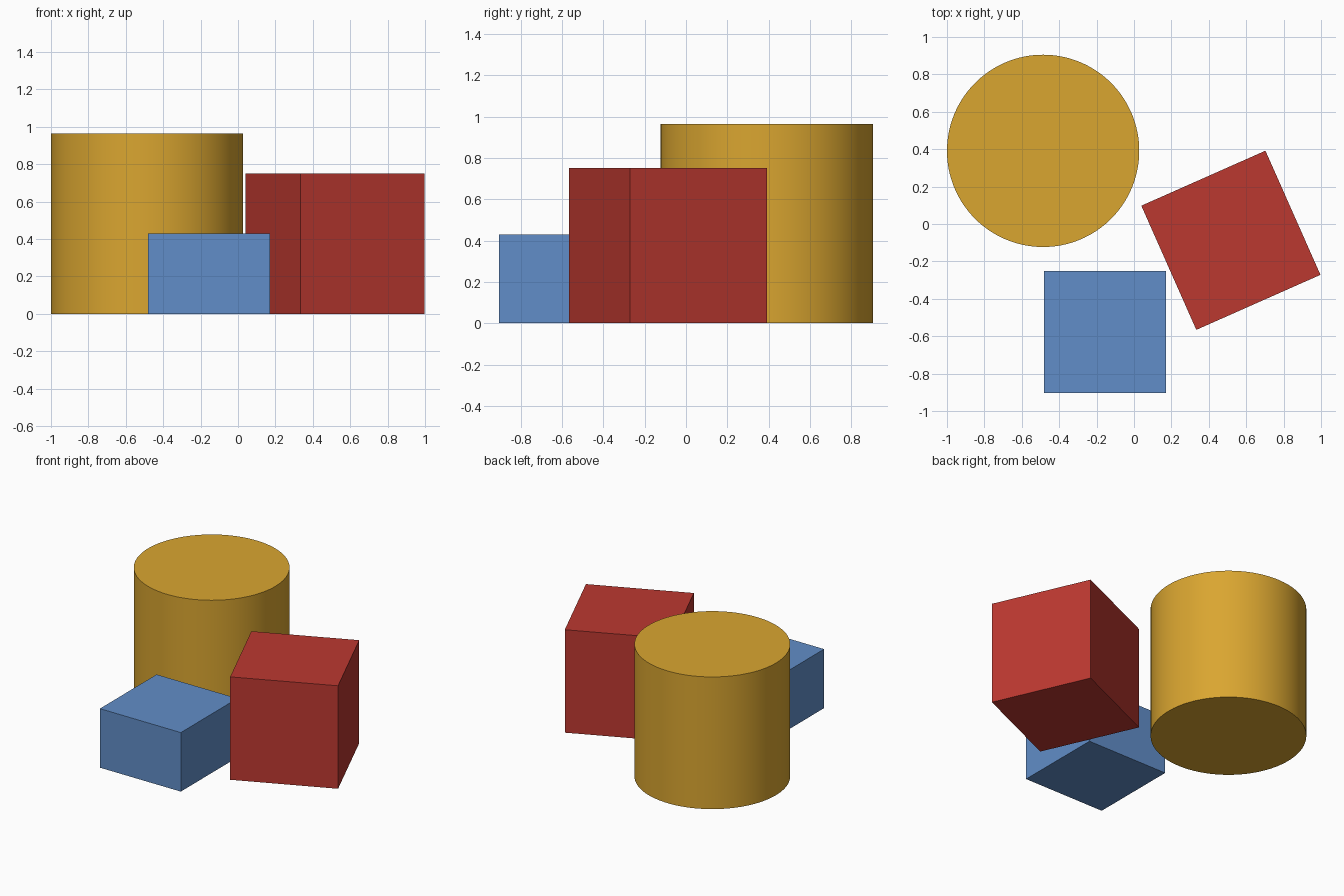
import bpy
from math import radians

if "Cube" in bpy.data.objects:
    bpy.data.objects.remove(bpy.data.objects["Cube"])


def finish(name, color):
    obj = bpy.context.object
    obj.name = name
    mat = bpy.data.materials.new(name + "_paint")
    mat.diffuse_color = (*color, 1)
    mat.use_nodes = True
    mat.node_tree.nodes["Principled BSDF"].inputs["Base Color"].default_value = mat.diffuse_color
    obj.data.materials.append(mat)
    return obj


def block(name, x, y, side, height, turn, color):
    bpy.ops.mesh.primitive_cube_add(size=1, location=(x, y, height / 2),
                                    rotation=(0, 0, radians(turn)))
    obj = finish(name, color)
    obj.scale = (side, side, height)


# Two square blocks
block("low_block", -0.154, -0.578, 0.652, 0.43, 0, (0.12, 0.27, 0.58))
block("turned_block", 0.518, -0.087, 0.726, 0.75, 23.9, (0.5, 0.04, 0.03))

# Tall round drum with a smooth wall and sharp rims
bpy.ops.mesh.primitive_cylinder_add(vertices=128, radius=0.514, depth=0.963,
                                    location=(-0.486, 0.391, 0.4815))
finish("round_drum", (0.7, 0.38, 0.03))
bpy.ops.object.shade_smooth_by_angle(angle=radians(30))
